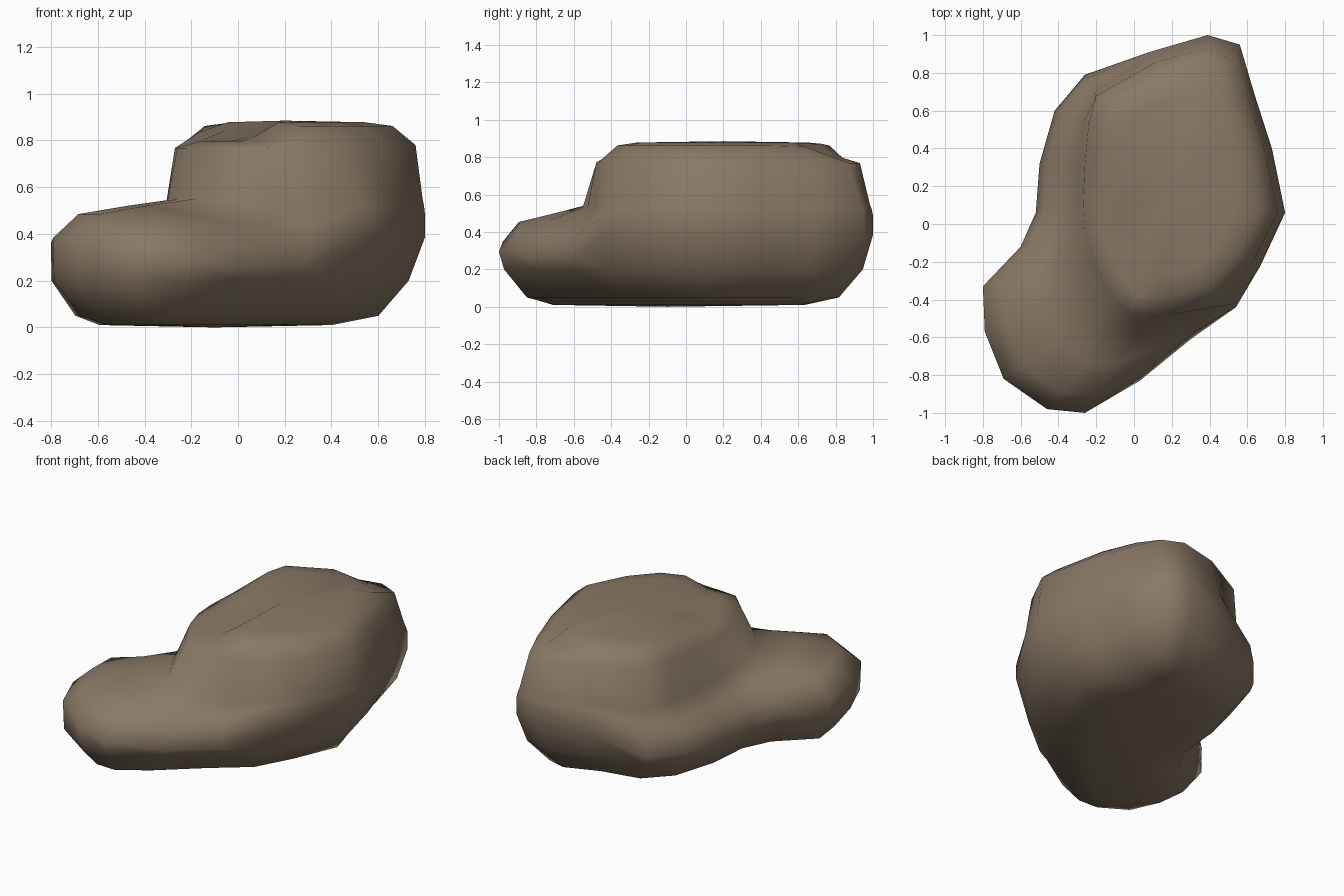
import bpy, bmesh
from mathutils import Vector
from mathutils.geometry import intersect_point_line

cube = bpy.data.objects.get("Cube")
if cube:
    bpy.data.objects.remove(cube, do_unlink=True)

# Widest outline of the stone, and the rim of its raised block, point for point
outline = [(.39, 1), (.56, .95), (.64, .68), (.73, .4), (.8, .06), (.67, -.22),
           (.54, -.44), (.3, -.61), (.03, -.83), (-.26, -1), (-.46, -.98),
           (-.69, -.82), (-.79, -.57), (-.8, -.33), (-.6, -.12), (-.52, .06),
           (-.5, .32), (-.42, .6), (-.26, .79), (.08, .91)]
block_rim = [(.39, .93), (.52, .87), (.6, .68), (.69, .4), (.76, .06), (.64, -.18),
             (.48, -.38), (.3, -.46), (.2, -.48), (.08, -.48), (-.03, -.47),
             (-.1, -.4), (-.16, -.3), (-.22, -.18), (-.26, -.04), (-.27, .1),
             (-.26, .32), (-.24, .53), (-.2, .68), (.12, .86)]
outline = [Vector(p) for p in outline]
block_rim = [Vector(p) for p in block_rim]
base_spine = Vector((-.35, -.55)), Vector((.15, .4))
block_spine = Vector((.15, -.1)), Vector((.25, .5))
lobe_centre = Vector((-.6, -.62))
front_left, back_right = Vector((-.89, -.46)), Vector((.42, .91))


def clamp(value):
    return max(0, min(1, value))


def inset(points, distance, spine, lean=0):
    """Pull points towards a spine, further on the +x side when it leans."""
    moved = []
    for p in points:
        foot, t = intersect_point_line(p, *spine)
        target = spine[0].lerp(spine[1], clamp(t))
        pull = (target - Vector(p)).normalized()
        moved.append(p + pull * distance * (1 + lean * p.x))
    return moved


def is_stepped(i):
    return (outline[i] - block_rim[i]).length > .11


def blend(ledge, wall):
    """Blend outline to rim: ledge where the step is wide, wall where it is steep."""
    return [a.lerp(b, ledge if is_stepped(i) else wall)
            for i, (a, b) in enumerate(zip(outline, block_rim))]


def ledge_heights(height, drop):
    """The ledge falls away from the high front lobe."""
    return [height - drop * clamp(((p - lobe_centre).length - .3) / .3) * is_stepped(i)
            for i, p in enumerate(outline)]


def top_heights(points, height, drop):
    """The block's top sinks along its front left edge and at its back right corner."""
    return [height - drop * clamp((p.dot(front_left) + .03) / .09)
            - drop * clamp((p.dot(back_right) - .78) / .12) for p in points]


def bridge(bm, lower, upper):
    for i in range(len(lower)):
        j = (i + 1) % len(lower)
        bm.faces.new((lower[i], upper[i], upper[j], lower[j]))


# Underside, ledge and block top, as layers of points with their heights
layers = []
for distance, height, lean in ((.34, .01, .4), (.17, .05, .4), (.04, .2, 1.2)):
    layers.append((inset(outline, distance, base_spine, lean), [height] * len(outline)))
for points, height, drop in ((outline, .385, .13), (blend(.17, 0), .485, .11),
                             (blend(.5, .1), .52, .09), (blend(.86, .25), .55, .03)):
    layers.append((points, ledge_heights(height, drop)))
layers.append((block_rim, top_heights(block_rim, .78, .012)))
for distance, height in ((.1, .862), (.22, .878)):
    points = inset(block_rim, distance, block_spine)
    layers.append((points, top_heights(points, height, .065)))

bm = bmesh.new()
rings = [[bm.verts.new((p.x, p.y, z)) for p, z in zip(points, heights)]
         for points, heights in layers]
for lower, upper in zip(rings, rings[1:]):
    bridge(bm, lower, upper)


def close(ring, centre):
    """Fan a ring of vertices to one centre point."""
    tip = bm.verts.new(centre)
    for a, b in zip(ring, ring[1:] + ring[:1]):
        bm.faces.new((a, b, tip))


# Slightly bulged underside and crown
close(rings[0], (-.1, -.1, 0))
close(rings[-1], (.2, .2, .885))
bmesh.ops.recalc_face_normals(bm, faces=bm.faces)
for face in bm.faces:
    face.smooth = True

mesh = bpy.data.meshes.new("boulder")
bm.to_mesh(mesh)
bm.free()
boulder = bpy.data.objects.new("boulder", mesh)
bpy.context.collection.objects.link(boulder)

# Brown stone
stone = bpy.data.materials.new("brown_stone")
stone.use_nodes = True
colour = (.25, .19, .13, 1)
stone.diffuse_color = colour
shader = next(n for n in stone.node_tree.nodes if n.type == "BSDF_PRINCIPLED")
shader.inputs["Base Color"].default_value = colour
mesh.materials.append(stone)
